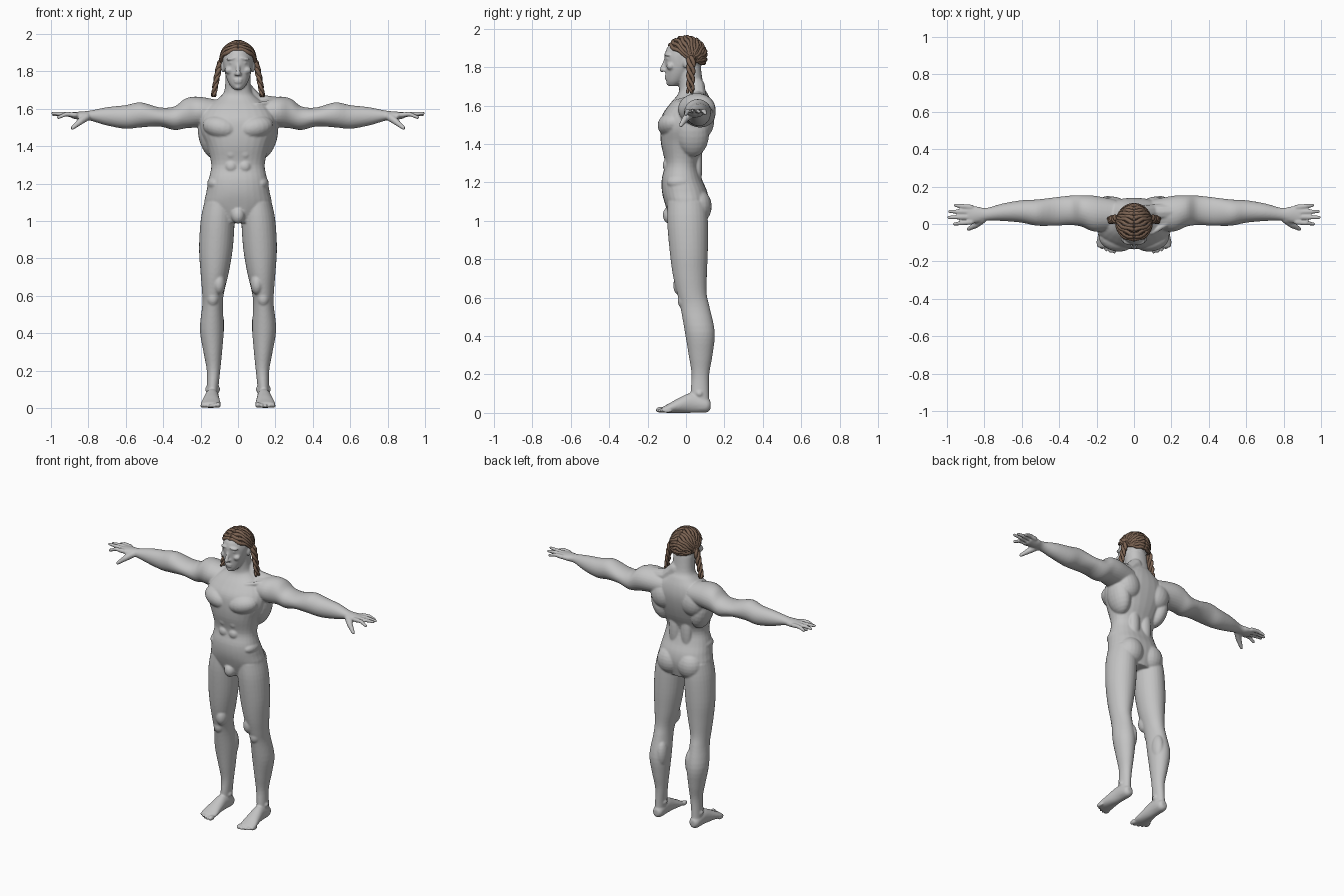
import bpy, bmesh
from math import sin, cos, pi, radians, copysign
from mathutils import Vector, Matrix, Euler

if "Cube" in bpy.data.objects:
    bpy.data.objects.remove(bpy.data.objects["Cube"])


def material(name, rgb):
    mat = bpy.data.materials.new(name)
    mat.use_nodes = True
    mat.diffuse_color = (*rgb, 1)
    mat.node_tree.nodes["Principled BSDF"].inputs["Base Color"].default_value = (*rgb, 1)
    return mat


skin = material("grey skin", (.55, .55, .55))
hair_brown = material("hair brown", (.2, .125, .085))
hair_dark = material("dark hair brown", (.07, .042, .028))


def finish(bm, name, mat):
    bmesh.ops.recalc_face_normals(bm, faces=bm.faces)
    for face in bm.faces:
        face.smooth = True
    mesh = bpy.data.meshes.new(name)
    bm.to_mesh(mesh)
    bm.free()
    mesh.materials.append(mat)
    obj = bpy.data.objects.new(name, mesh)
    bpy.context.collection.objects.link(obj)
    return obj


def refine(rows, steps=4):
    """Catmull-Rom interpolation of section rows."""
    out = []
    for i in range(len(rows) - 1):
        a, b, c, d = rows[max(i - 1, 0)], rows[i], rows[i + 1], rows[min(i + 2, len(rows) - 1)]
        for k in range(steps):
            t = k / steps
            out.append([q + t * ((r - p) + t * ((2 * p - 5 * q + 4 * r - s)
                        + t * (3 * (q - r) + s - p))) / 2 for p, q, r, s in zip(a, b, c, d)])
    return out + [list(rows[-1])]


def skin_rings(bm, rings):
    """Join point rings into a closed skin."""
    loops = [[bm.verts.new(p) for p in ring] for ring in rings]
    n = len(loops[0])
    for low, high in zip(loops, loops[1:]):
        for i in range(n):
            j = (i + 1) % n
            bm.faces.new((low[i], low[j], high[j], high[i]))
    bm.faces.new(loops[0][::-1])
    bm.faces.new(loops[-1])


def loft(bm, axis, rows, side=1, power=1, n=28):
    """Rows: position on axis, two centre values, two radii."""
    u, v = [a for a in range(3) if a != axis]
    rings = []
    for pos, cu, cv, ru, rv in refine(rows):
        ring = []
        for i in range(n):
            c, s = cos(2 * pi * i / n), sin(2 * pi * i / n)
            p = [0, 0, 0]
            p[axis] = pos
            p[u] = cu + ru * copysign(abs(c) ** power, c)
            p[v] = cv + rv * copysign(abs(s) ** power, s)
            p[0] *= side
            ring.append(p)
        rings.append(ring)
    skin_rings(bm, rings)


def blob(bm, centre, size, side=1, tilt=(0, 0, 0)):
    """Ellipsoid; tilt in degrees, mirrored with the side."""
    turn = Euler([radians(a) for a in tilt]).to_matrix().to_4x4()
    place = Matrix.Diagonal((side, 1, 1, 1)) @ Matrix.Translation(centre) @ turn
    bmesh.ops.create_uvsphere(bm, u_segments=20, v_segments=12, radius=1,
                              matrix=place @ Matrix.Diagonal((*size, 1)))


def tube(bm, points, radii, n=10):
    """Tapered tube with rounded ends along a path."""
    pts = [Vector(p) for p in points]
    rings = []
    for i, p in enumerate(pts):
        along = (pts[min(i + 1, len(pts) - 1)] - pts[max(i - 1, 0)]).normalized()
        ref = Vector((0, 1, 0)) if abs(along.y) < .8 else Vector((0, 0, 1))
        a = along.cross(ref).normalized()
        b = along.cross(a)
        rings.append([p + radii[i] * (a * cos(2 * pi * k / n) + b * sin(2 * pi * k / n))
                      for k in range(n)])
    skin_rings(bm, rings)
    for p, r in ((pts[0], radii[0]), (pts[-1], radii[-1])):
        bmesh.ops.create_uvsphere(bm, u_segments=n, v_segments=6, radius=r,
                                  matrix=Matrix.Translation(p))


body = bmesh.new()

# Torso and neck
loft(body, 2, [(.99, 0, .01, .09, .085), (1.08, 0, .005, .175, .112), (1.15, 0, -.007, .17, .118),
               (1.22, 0, -.022, .157, .104), (1.3, 0, -.022, .143, .088),
               (1.4, 0, -.012, .167, .118), (1.48, 0, -.002, .2, .132),
               (1.55, 0, .008, .2, .132), (1.61, 0, .025, .165, .108),
               (1.66, 0, .036, .1, .078), (1.7, 0, .028, .072, .064),
               (1.8, 0, .015, .066, .062)], power=.88)
blob(body, (0, -.085, 1.03), (.036, .036, .045))

# Skull, face and nose
blob(body, (0, -.005, 1.86), (.083, .103, .096))
loft(body, 2, [(1.702, 0, -.068, .022, .022), (1.725, 0, -.055, .043, .047),
               (1.765, 0, -.04, .062, .066), (1.81, 0, -.028, .074, .08),
               (1.86, 0, -.012, .08, .1), (1.9, 0, -.01, .07, .09)])
tube(body, [(0, -.103, 1.85), (0, -.114, 1.815), (0, -.124, 1.787)], (.008, .011, .014))
for height, width in ((1.755, .027), (1.743, .023)):
    blob(body, (0, -.098, height), (width, .014, .007))
blob(body, (0, -.085, 1.716), (.02, .018, .014))

for side in (-1, 1):
    # Brow, eye, cheek, nostril and ear
    blob(body, (.034, -.096, 1.867), (.03, .016, .009), side, (0, 8, 15))
    blob(body, (.033, -.09, 1.846), (.016, .016, .009), side)
    blob(body, (.046, -.08, 1.805), (.025, .022, .02), side)
    blob(body, (.012, -.112, 1.785), (.009, .012, .008), side)
    blob(body, (.08, .005, 1.825), (.012, .02, .032), side, (-12, 0, 0))

    # Chest, back, belly and seat muscles
    blob(body, (.092, -.075, 1.5), (.1, .072, .063), side, (0, -12, 12))
    blob(body, (.115, .085, 1.52), (.08, .062, .09), side, (0, 15, 0))
    blob(body, (.15, .035, 1.45), (.06, .085, .12), side, (0, 14, 0))
    blob(body, (.045, .06, 1.29), (.036, .025, .13), side)
    blob(body, (.076, .062, 1.075), (.084, .072, .09), side)
    for row in range(3):
        blob(body, (.036, -.09, 1.22 + row * .07), (.036, .032, .036), side)
    blob(body, (.12, -.03, 1.2), (.045, .07, .04), side)

    # Shoulder slope and collar bone
    tube(body, [(.035, .055, 1.7), (.1, .062, 1.635), (.2, .065, 1.62)], (.045, .045, .045))
    tube(body, [(.02, -.055, 1.615), (.1, -.045, 1.622), (.19, .01, 1.635)], (.012, .012, .015))

    # Arm and palm
    loft(body, 0, [(.1, .05, 1.575, .08, .07), (.21, .055, 1.582, .096, .082),
                   (.28, .07, 1.575, .084, .08), (.34, .073, 1.549, .079, .063),
                   (.42, .067, 1.556, .076, .051), (.52, .061, 1.567, .07, .067),
                   (.6, .067, 1.556, .06, .063), (.7, .063, 1.559, .047, .049),
                   (.79, .052, 1.563, .034, .027), (.84, .05, 1.562, .044, .023),
                   (.89, .05, 1.565, .045, .016)], side)

    # Fingers, front to back
    for y, reach, drop in ((.01, .97, .02), (.038, 1, -.002), (.064, .995, .006), (.09, .965, .015)):
        spread = y + (y - .05) * .25
        z = 1.567
        tube(body, [(side * .87, y, z), (side * (.87 + reach) / 2, (y + spread) / 2, z + .004),
                    (side * (reach - .009), spread, z + .006 - drop)], (.0145, .0125, .0095))
    # Thumb
    tube(body, [(side * .81, .025, 1.556), (side * .845, -.005, 1.53), (side * .885, -.027, 1.497)],
         (.022, .018, .011))

    # Leg
    loft(body, 2, [(.02, .138, .078, .032, .046), (.1, .136, .072, .031, .048),
                   (.2, .131, .075, .036, .046), (.3, .135, .076, .05, .062),
                   (.42, .14, .072, .064, .078), (.55, .136, .047, .055, .076),
                   (.62, .133, .031, .059, .077), (.72, .125, .02, .075, .089),
                   (.85, .118, .014, .09, .1), (1, .109, .008, .091, .106),
                   (1.1, .1, .005, .08, .1)], side)
    blob(body, (.135, -.008, .585), (.034, .036, .045), side)
    blob(body, (.102, -.022, .665), (.035, .045, .06), side)
    blob(body, (.108, .098, .44), (.035, .045, .09), side)
    for ankle in (.107, .164):
        blob(body, (ankle, .07, .1), (.012, .018, .016), side)

    # Foot and toes
    loft(body, 1, [(.128, .137, .04, .018, .022), (.105, .137, .04, .034, .038),
                   (.03, .139, .052, .037, .052), (-.04, .143, .038, .046, .038),
                   (-.09, .146, .024, .053, .024), (-.125, .147, .016, .05, .014)], side)
    for toe in range(5):
        size = .016 if toe == 0 else .0125 - toe * .0006
        blob(body, (.106 + toe * .0215, -.133 + toe * toe * .0022, size),
             (size * .9, .026, size), side)

figure = finish(body, "body", skin)
remesh = figure.modifiers.new("fuse", "REMESH")
remesh.mode = "VOXEL"
remesh.voxel_size = .0056
remesh.use_smooth_shade = True
relax = figure.modifiers.new("relax", "SMOOTH")
relax.factor = .5
relax.iterations = 5


# Hair: locks sweep from the centre parting to a gather above each ear
def hair_point(side, angle, t, grow=1):
    start = Vector((0, -cos(angle), sin(angle)))
    end = Vector((.96, .27, -.22)).normalized()
    d = start.slerp(end, t) * grow
    return Vector((side * d.x * .09, d.y * .1, 1.86 + d.z * .094))


first, last, count = radians(36), radians(202), 15
cap, locks, braids = bmesh.new(), bmesh.new(), bmesh.new()
for side in (-1, 1):
    grid = [[cap.verts.new(hair_point(side, first + (last - first) * i / 24, j / 12, 1.06))
             for j in range(12)] for i in range(25)]
    for a, b in zip(grid, grid[1:]):
        for j in range(11):
            cap.faces.new((a[j], a[j + 1], b[j + 1], b[j]))
    for k in range(count):
        angle = first + (last - first) * k / (count - 1)
        path = [hair_point(side, angle + .05 * sin(j * 1.3 + k * 2), j / 10,
                           1 + .02 * (k % 2)) for j in range(11)]
        tube(locks, path, [.0125 - .0004 * j for j in range(11)], 8)

    # Hanging braid of three twisted strands
    for strand in range(3):
        path, radii = [], []
        for j in range(25):
            t = j / 24
            turn = t * 9 + strand * 2 * pi / 3
            path.append((side * (.09 + .04 * t ** .7 + .007 * cos(turn)),
                         .027 - .005 * t + .014 * sin(turn), 1.85 - .18 * t))
            radii.append(.012 - .004 * t)
        tube(braids, path, radii, 8)

finish(cap, "hair_under_layer", hair_dark)
finish(locks, "hair_locks", hair_brown)
finish(braids, "side_braids", hair_brown)
